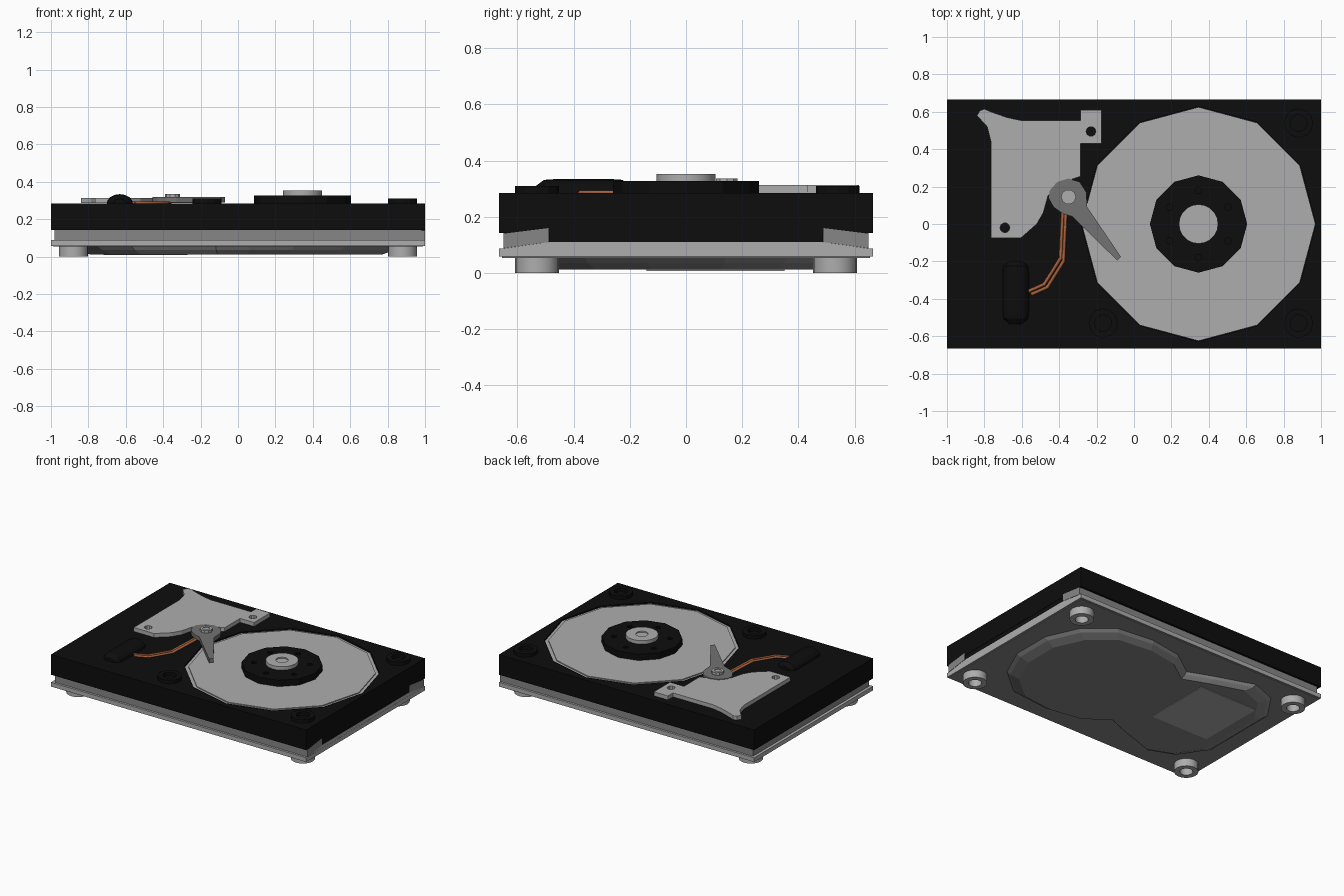
import bpy, bmesh, math

if "Cube" in bpy.data.objects:
    bpy.data.objects.remove(bpy.data.objects["Cube"])

def material(name, rgb):
    m = bpy.data.materials.new(name)
    m.diffuse_color = (*rgb, 1)
    m.use_nodes = True
    m.node_tree.nodes["Principled BSDF"].inputs["Base Color"].default_value = m.diffuse_color
    return m

BLACK = material("black casing", (0.004, 0.004, 0.004))
LIGHT = material("light metal", (0.42, 0.42, 0.42))
MID = material("mid grey metal", (0.24, 0.24, 0.24))
DARK = material("dark arm metal", (0.17, 0.17, 0.17))
COPPER = material("copper ribbon", (0.42, 0.13, 0.05))

def prism(name, pts, levels, mat, axis="z"):
    """Stack of outline rings; levels = [(height, scale), ...]."""
    bm = bmesh.new()
    rings = []
    for h, s in levels:
        ring = []
        for a, b in pts:
            co = (a * s, b * s, h) if axis == "z" else (h, a * s, b * s)
            ring.append(bm.verts.new(co))
        rings.append(ring)
    n = len(pts)
    bm.faces.new(rings[0])
    bm.faces.new(rings[-1])
    for r0, r1 in zip(rings, rings[1:]):
        for i in range(n):
            j = (i + 1) % n
            bm.faces.new((r0[i], r0[j], r1[j], r1[i]))
    bmesh.ops.recalc_face_normals(bm, faces=bm.faces)
    me = bpy.data.meshes.new(name)
    bm.to_mesh(me)
    bm.free()
    me.materials.append(mat)
    ob = bpy.data.objects.new(name, me)
    bpy.context.collection.objects.link(ob)
    return ob

def rect(x0, x1, y0, y1):
    return [(x0, y0), (x1, y0), (x1, y1), (x0, y1)]

def circle(r, n):
    return [(r * math.cos(2 * math.pi * i / n), r * math.sin(2 * math.pi * i / n)) for i in range(n)]

def disc(name, x, y, r, z0, z1, mat, n=16, top=1):
    ob = prism(name, circle(r, n), [(z0, 1), (z1, top)], mat)
    ob.location = (x, y, 0)
    return ob

def ring(name, x, y, r, hole, z0, z1, mat, n=16):
    """Tube with a square cross-section."""
    bm = bmesh.new()
    loops = [[bm.verts.new((a, b, z)) for a, b in circle(q, n)]
             for q, z in ((r, z0), (r, z1), (hole, z1), (hole, z0))]
    for k in range(4):
        p, q = loops[k], loops[(k + 1) % 4]
        for i in range(n):
            j = (i + 1) % n
            bm.faces.new((p[i], p[j], q[j], q[i]))
    bmesh.ops.recalc_face_normals(bm, faces=bm.faces)
    me = bpy.data.meshes.new(name)
    bm.to_mesh(me)
    bm.free()
    me.materials.append(mat)
    ob = bpy.data.objects.new(name, me)
    ob.location = (x, y, 0)
    bpy.context.collection.objects.link(ob)
    return ob

def cut(target, cutter):
    mod = target.modifiers.new("cut", "BOOLEAN")
    mod.operation = "DIFFERENCE"
    mod.solver = "EXACT"
    mod.object = cutter
    cutter.hide_render = True
    cutter.hide_viewport = True

PX = 0.345  # platter centre

# casing with platter well
casing = prism("casing", rect(-1, 1, -0.665, 0.665), [(0.142, 1), (0.285, 1)], BLACK)
cut(casing, disc("well_cutter", PX, 0, 0.628, 0.25, 0.4, BLACK, 12))

# base layers
prism("middle_band", rect(-0.98, 0.98, -0.65, 0.65), [(0.085, 1), (0.145, 1)], MID)
prism("base_rim", rect(-1, 1, -0.665, 0.665), [(0.058, 1), (0.088, 1)], LIGHT)
prism("bottom_cover", rect(-0.99, 0.99, -0.655, 0.655), [(0.054, 1), (0.06, 1)], MID)

# right end: raised lip, angled corner pieces, connector block
prism("end_lip", [(-0.66, 0.086), (0.66, 0.086), (0.49, 0.11), (-0.49, 0.11)],
      [(0.95, 1), (0.999, 1)], LIGHT, "x")
for s in (-1, 1):
    prism("end_corner", [(s * 0.49, 0.11), (s * 0.65, 0.088), (s * 0.65, 0.14), (s * 0.49, 0.16)],
          [(0.97, 1), (1.001, 1)], MID, "x")
prism("connector_block", [(-0.488, 0.11), (0.488, 0.11), (0.488, 0.23), (-0.488, 0.23)],
      [(0.9, 1), (0.998, 1)], BLACK, "x")

# hourglass bulge underneath, mirrored outline
half = [(0.86, 0.14), (0.76, 0.36), (0.57, 0.52), (0.3, 0.55), (0.06, 0.51), (-0.12, 0.38),
        (-0.3, 0.45), (-0.57, 0.54), (-0.75, 0.47), (-0.88, 0.28)]
outline = half + [(x, -y) for x, y in reversed(half)]
prism("bottom_bulge", outline, [(0.056, 1), (0.036, 0.97), (0.012, 0.9)], MID)
prism("bottom_label", rect(-0.72, -0.27, -0.14, 0.35), [(0.008, 1), (0.013, 1)], LIGHT)

# feet
for x in (-0.88, 0.88):
    for y in (-0.53, 0.53):
        ring("foot", x, y, 0.078, 0.042, 0, 0.06, LIGHT, 20)

# screw bosses on top
for x, y in ((-0.165, -0.53), (0.88, -0.53), (0.88, 0.54)):
    ring("screw_boss", x, y, 0.078, 0.045, 0.28, 0.31, BLACK, 12)

# platter, hub and spindle
disc("platter_edge", PX, 0, 0.625, 0.25, 0.277, LIGHT, 12)
disc("platter", PX, 0, 0.603, 0.26, 0.284, LIGHT, 12)
hub = disc("hub", PX, 0, 0.26, 0.27, 0.328, BLACK, 12)
for i in range(6):
    a = math.pi / 3 * i + math.pi / 6
    cut(hub, disc("hub_screw_cutter", PX + 0.18 * math.cos(a), 0.18 * math.sin(a), 0.018, 0.31, 0.36, BLACK, 8))
ring("spindle_cap", PX, 0, 0.105, 0.04, 0.32, 0.353, LIGHT, 20)
disc("spindle_centre", PX, 0, 0.04, 0.32, 0.345, LIGHT, 20)

# magnet plate with two holes
plate = prism("magnet_plate", [
    (-0.84, 0.58), (-0.825, 0.605), (-0.8, 0.615), (-0.765, 0.6), (-0.68, 0.57), (-0.6, 0.553),
    (-0.285, 0.553), (-0.285, 0.61), (-0.175, 0.61), (-0.175, 0.43), (-0.285, 0.43),
    (-0.285, 0.255), (-0.39, 0.22), (-0.46, 0.15), (-0.485, 0.06), (-0.52, 0.0),
    (-0.605, -0.075), (-0.765, -0.075), (-0.765, 0.44), (-0.785, 0.52)],
    [(0.286, 1), (0.314, 1)], LIGHT)
for x, y in ((-0.23, 0.495), (-0.69, -0.02)):
    cut(plate, disc("plate_hole_cutter", x, y, 0.026, 0.2, 0.4, BLACK, 10))

# swinging arm and pivot
prism("read_arm", [
    (-0.35, 0.243), (-0.41, 0.225), (-0.45, 0.18), (-0.458, 0.14), (-0.43, 0.09), (-0.38, 0.055),
    (-0.33, 0.04), (-0.09, -0.195), (-0.07, -0.175), (-0.25, 0.09), (-0.255, 0.17), (-0.29, 0.225)],
    [(0.29, 1), (0.318, 1)], DARK)
ring("pivot_nut", -0.35, 0.145, 0.04, 0.024, 0.31, 0.336, LIGHT, 10)
disc("pivot_centre", -0.35, 0.145, 0.024, 0.31, 0.33, LIGHT, 10)

# copper ribbon: two parallel strands
for off in (-0.008, 0.008):
    cu = bpy.data.curves.new("copper_strand", "CURVE")
    cu.dimensions = "3D"
    cu.bevel_depth = 0.009
    cu.bevel_resolution = 1
    cu.use_fill_caps = True
    path = [(-0.372, 0.08), (-0.385, -0.19), (-0.472, -0.33), (-0.558, -0.368)]
    sp = cu.splines.new("POLY")
    sp.points.add(len(path) - 1)
    for p, (x, y) in zip(sp.points, path):
        p.co = (x + off, y - off, 0.286, 1)
    cu.materials.append(COPPER)
    bpy.context.collection.objects.link(bpy.data.objects.new("copper_strand", cu))

# rounded capsule at the ribbon end
cap = [(-0.07 * math.cos(math.pi * i / 8), 0.05 * math.sin(math.pi * i / 8)) for i in range(9)]
bm = bmesh.new()
rows = [[bm.verts.new((-0.632 + x * s, y, 0.284 + z * s)) for x, z in cap]
        for y, s in ((-0.535, 0.5), (-0.505, 0.95), (-0.47, 1), (-0.26, 1), (-0.225, 0.95), (-0.2, 0.5))]
for p, q in zip(rows, rows[1:]):
    for i in range(8):
        bm.faces.new((p[i], p[i + 1], q[i + 1], q[i]))
bm.faces.new(rows[0])
bm.faces.new(rows[-1])
bmesh.ops.recalc_face_normals(bm, faces=bm.faces)
me = bpy.data.meshes.new("ribbon_capsule")
bm.to_mesh(me)
bm.free()
me.materials.append(BLACK)
bpy.context.collection.objects.link(bpy.data.objects.new("ribbon_capsule", me))

# smooth the round feet and the spindle
for ob in bpy.data.objects:
    if ob.name.startswith(("foot", "spindle")):
        bpy.ops.object.select_all(action="DESELECT")
        ob.select_set(True)
        bpy.context.view_layer.objects.active = ob
        bpy.ops.object.shade_smooth_by_angle(angle=math.radians(35))
